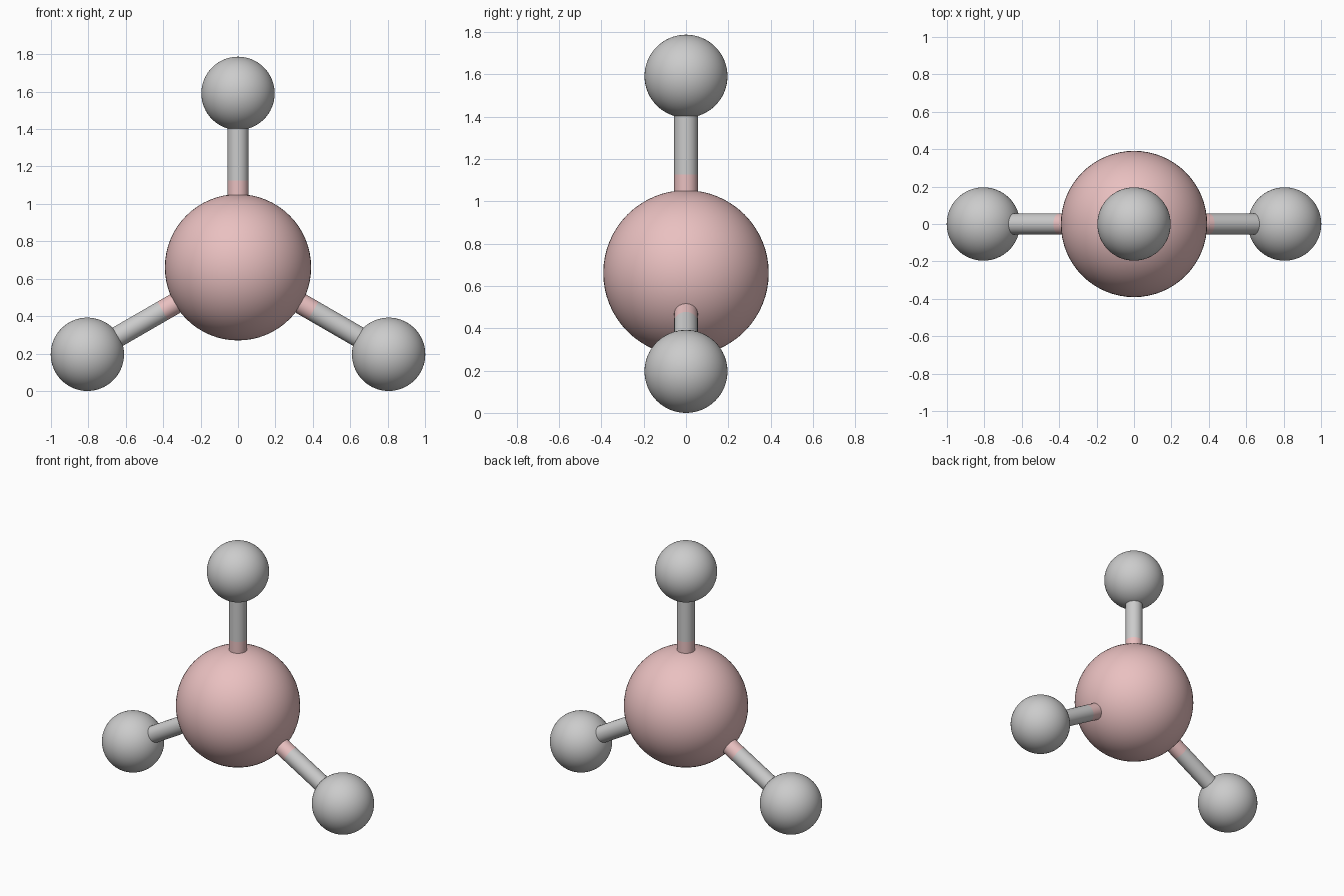
import bpy
from math import radians
from mathutils import Matrix, Vector

if "Cube" in bpy.data.objects:
    bpy.data.objects.remove(bpy.data.objects["Cube"])

CENTRE = Vector((0, 0, 0.661))
BOND = 0.93          # distance between atom centres
BIG_R, SMALL_R, ROD_R = 0.391, 0.196, 0.056

pink = bpy.data.materials.new("pink")
pink.diffuse_color = (0.82, 0.53, 0.53, 1)
pink.use_nodes = True
pink.node_tree.nodes["Principled BSDF"].inputs["Base Color"].default_value = pink.diffuse_color


def finish(name, mat):
    ob = bpy.context.object
    ob.name = name
    if mat:
        ob.data.materials.append(mat)
    bpy.ops.object.shade_smooth_by_angle(angle=radians(40))


def ball(name, radius, loc, mat=None):
    bpy.ops.mesh.primitive_uv_sphere_add(segments=64, ring_count=32, radius=radius, location=loc)
    finish(name, mat)


def rod(name, start, end, mat=None):
    axis = end - start
    bpy.ops.mesh.primitive_cylinder_add(
        vertices=32, radius=ROD_R, depth=axis.length, location=(start + end) / 2,
        rotation=axis.to_track_quat('Z', 'Y').to_euler())
    finish(name, mat)


# Central atom
ball("central_atom", BIG_R, CENTRE, pink)

# Three flat arms at 120 degrees, each a two-tone bond and an outer atom
for label, angle in (("top", 0), ("right", 120), ("left", 240)):
    direction = Matrix.Rotation(radians(angle), 3, 'Y') @ Vector((0, 0, 1))
    tip = CENTRE + direction * BOND
    middle = CENTRE + direction * BOND / 2
    rod(label + "_bond_inner", CENTRE, middle, pink)
    rod(label + "_bond_outer", middle, tip)
    ball(label + "_outer_atom", SMALL_R, tip)
